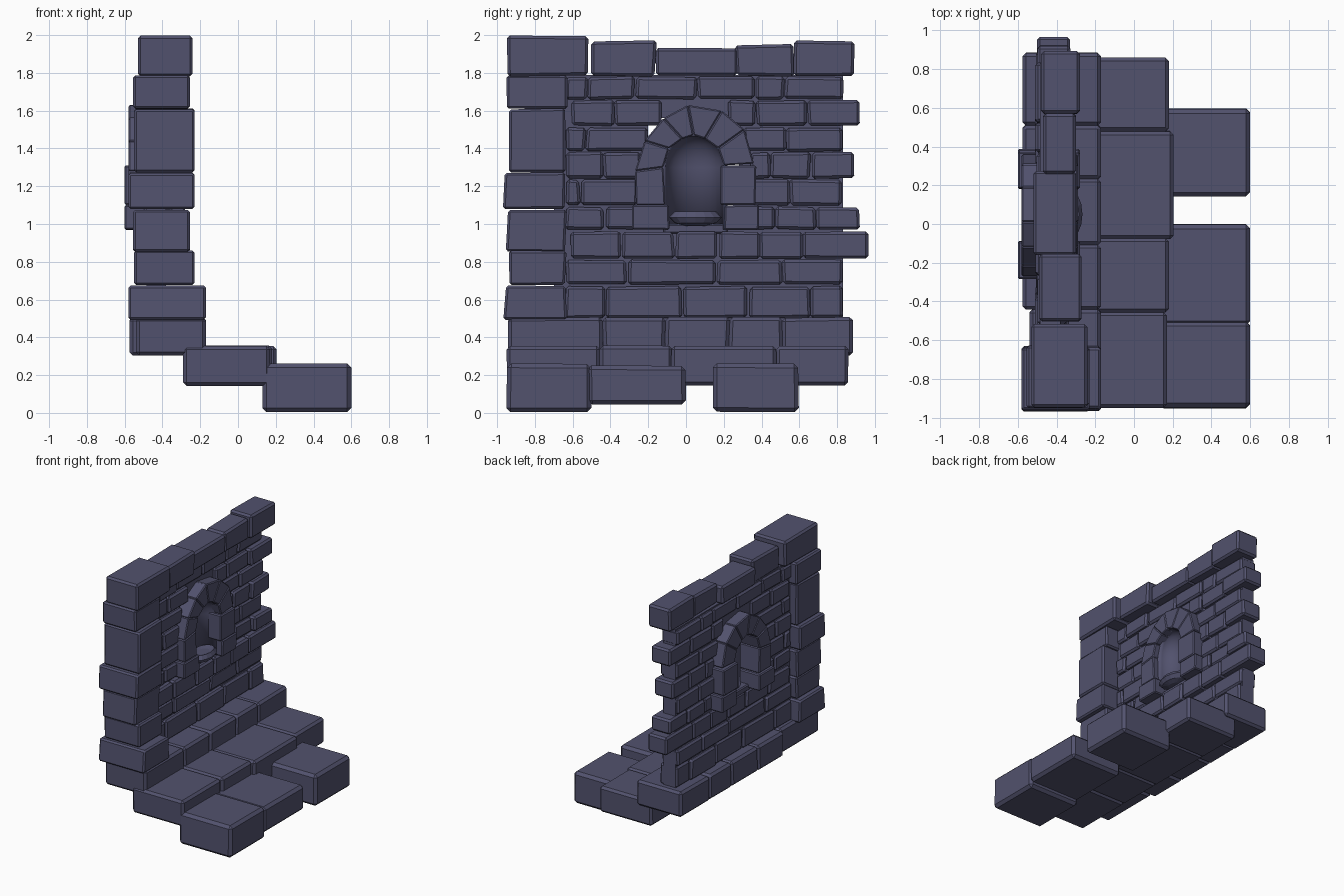
import bpy, bmesh, math, random

if "Cube" in bpy.data.objects:
    bpy.data.objects.remove(bpy.data.objects["Cube"])
random.seed(4)

stone = bpy.data.materials.new("slate_stone")
stone.diffuse_color = (0.084, 0.084, 0.155, 1)
stone.use_nodes = True
stone.node_tree.nodes["Principled BSDF"].inputs["Base Color"].default_value = stone.diffuse_color


def finish(bm, name):
    bmesh.ops.recalc_face_normals(bm, faces=bm.faces)
    me = bpy.data.meshes.new(name)
    bm.to_mesh(me)
    bm.free()
    me.materials.append(stone)
    ob = bpy.data.objects.new(name, me)
    bpy.context.collection.objects.link(ob)
    return ob


def prism(bm, pts, x0, x1, bev):
    """Chamfered stone: y-z outline pushed along x."""
    a = [bm.verts.new((x0, y, z)) for y, z in pts]
    b = [bm.verts.new((x1, y, z)) for y, z in pts]
    n = len(pts)
    faces = [bm.faces.new(a[::-1]), bm.faces.new(b)]
    for i in range(n):
        j = (i + 1) % n
        faces.append(bm.faces.new((a[i], a[j], b[j], b[i])))
    bmesh.ops.recalc_face_normals(bm, faces=faces)
    if bev:
        edges = list({e for f in faces for e in f.edges})
        bmesh.ops.bevel(bm, geom=edges, offset=bev, segments=1,
                        affect='EDGES', clamp_overlap=True)


def block(bm, x0, x1, y0, y1, z0, z1, bev=0.015, jit=0.006):
    def r():
        return random.uniform(-jit, jit)
    pts = [(y0 + r(), z0 + r() * .5), (y1 + r(), z0 + r() * .5),
           (y1 + r(), z1 + r() * .5), (y0 + r(), z1 + r() * .5)]
    prism(bm, pts, x0, x1, bev)


# Lower and upper steps
bm = bmesh.new()
for y0, y1, z0, z1 in [(-.95, -.5, .005, .26), (-.52, 0, .045, .25), (.14, .595, .005, .26)]:
    block(bm, .13, .6, y0, y1, z0, z1, .022, .004)
finish(bm, "lower_step")
bm = bmesh.new()
for y0, y1, x1 in [(-.95, -.455, .17), (-.46, -.075, .18), (-.08, .48, .205), (.475, .86, .18)]:
    block(bm, -.29, x1, y0, y1, .145, .355, .018, .004)
finish(bm, "upper_step")

# Thick footing course
bm = bmesh.new()
ys = [-.94, -.44, -.11, .23, .51, .885]
for i in range(5):
    block(bm, -.54 if i == 0 else -.575, -.17, ys[i], ys[i + 1], .305, .505, .018)
finish(bm, "footing_course")

# Corner pillar stones: x0, x1, y0, z0, z1
bm = bmesh.new()
for x0, x1, y0, z0, z1 in [(-.58, -.17, -.96, .495, .675), (-.55, -.23, -.93, .68, .86),
                           (-.555, -.255, -.95, .85, 1.075), (-.58, -.23, -.965, 1.08, 1.27),
                           (-.55, -.23, -.93, 1.275, 1.61), (-.555, -.255, -.955, 1.61, 1.785)]:
    block(bm, x0, x1, y0, -.635, z0, z1, .012, .008)
finish(bm, "corner_pillar")

# Brick courses: z0, z1, front x, runs of joint positions
courses = [
    (.5, .67, -.35, [[-.64, -.43, -.02, .33, .66, .83]]),
    (.68, .81, -.355, [[-.64, -.31, .16, .51, .83]]),
    (.815, .96, -.33, [[-.61, -.34, -.06, .17, .39, .62, .97]]),
    (.97, 1.09, -.355, [[-.64, -.43, -.26], [.35, .47, .69, .92]]),
    (1.1, 1.235, -.355, [[-.64, -.56, -.25], [.35, .55, .83]]),
    (1.24, 1.38, -.355, [[-.64, -.44, -.24], [.34, .45, .66, .89]]),
    (1.385, 1.51, -.355, [[-.64, -.53, -.2], [.3, .53, .83]]),
    (1.52, 1.655, -.355, [[-.61, -.38, -.12], [.22, .37, .64, .92]]),
    (1.66, 1.78, -.355, [[-.64, -.52, -.27, .06, .37, .52, .83]]),
]
bm = bmesh.new()
for z0, z1, x1, runs in courses:
    for ys in runs:
        for y0, y1 in zip(ys, ys[1:]):
            out = random.uniform(-.008, .008)
            front = -.335 if y1 > .85 else x1      # end stones stand proud
            block(bm, -.505 + out, front + out, y0 + .003, y1 - .003, z0 + .001, z1 - .001, .014)
finish(bm, "wall_bricks")

# Mortar core around the niche
bm = bmesh.new()
for y0, y1, z0, z1 in [(-.7, .83, .35, .99), (-.7, -.2, .99, 1.79),
                       (.28, .83, .99, 1.79), (-.2, .28, 1.56, 1.79)]:
    block(bm, -.485, -.38, y0, y1, z0, z1, 0, 0)
finish(bm, "wall_core")

# Capstones
bm = bmesh.new()
for x0, x1, y0, y1, z1 in [(-.53, -.24, -.945, -.515, 1.998), (-.49, -.27, -.5, -.16, 1.97),
                           (-.52, -.3, -.155, .265, 1.93), (-.47, -.3, .265, .57, 1.95),
                           (-.48, -.28, .575, .89, 1.97)]:
    block(bm, x0, x1, y0, y1, 1.785, z1, .015, .01)
finish(bm, "capstones")

# Arch stones around the niche
inner = [(-.11, 1.1), (-.12, 1.3), (-.09, 1.4), (-.02, 1.45), (.04, 1.47), (.1, 1.45), (.17, 1.4), (.2, 1.31)]
outer = [(-.265, 1.1), (-.27, 1.28), (-.22, 1.44), (-.12, 1.56), (.01, 1.63), (.19, 1.6), (.31, 1.5), (.36, 1.32)]
bm = bmesh.new()
for i in range(7):
    prism(bm, [inner[i], outer[i], outer[i + 1], inner[i + 1]], -.58, -.29, .007)
finish(bm, "arch_stones")
bm = bmesh.new()
for y0, y1, z0, z1 in [(-.285, -.09, .97, 1.1), (.2, .385, .97, 1.1), (.18, .37, 1.1, 1.31)]:
    block(bm, -.6, -.28, y0, y1, z0, z1, .008, .003)
finish(bm, "arch_base_blocks")

# Curved niche lining: half cylinder topped by a quarter dome
bm = bmesh.new()
R, cy, cx, n = .165, .045, -.335, 12
rings = [(R, .97), (R, 1.3)]
rings += [(R * math.cos(t * math.pi / 12), 1.3 + .18 * math.sin(t * math.pi / 12)) for t in range(1, 6)]
grid = []
for r, z in rings:
    grid.append([bm.verts.new((cx - .8 * r * math.sin(k * math.pi / n), cy - r * math.cos(k * math.pi / n), z))
                 for k in range(n + 1)])
for a, b in zip(grid, grid[1:]):
    for k in range(n):
        bm.faces.new((a[k], a[k + 1], b[k + 1], b[k]))
bm.faces.new(grid[-1])
for f in bm.faces:
    f.smooth = True
lining = finish(bm, "niche_lining")
sol = lining.modifiers.new("thickness", 'SOLIDIFY')
sol.thickness = .02
sol.offset = 0

# Shallow bowl and sill inside the niche
bm = bmesh.new()
prof = [(.05, .99), (.11, 1.005), (.14, 1.035), (.11, 1.065), (.06, 1.055)]
rings = [[bm.verts.new((-.35 + .6 * r * math.cos(k * math.pi / 8), .05 + r * math.sin(k * math.pi / 8), z))
          for k in range(16)] for r, z in prof]
for a, b in zip(rings, rings[1:]):
    for k in range(16):
        bm.faces.new((a[k], a[(k + 1) % 16], b[(k + 1) % 16], b[k]))
bm.faces.new(rings[0][::-1])
bm.faces.new(rings[-1])
finish(bm, "niche_bowl")
bm = bmesh.new()
block(bm, -.5, -.36, -.12, .22, .95, 1.0, .008, 0)
finish(bm, "niche_sill")
